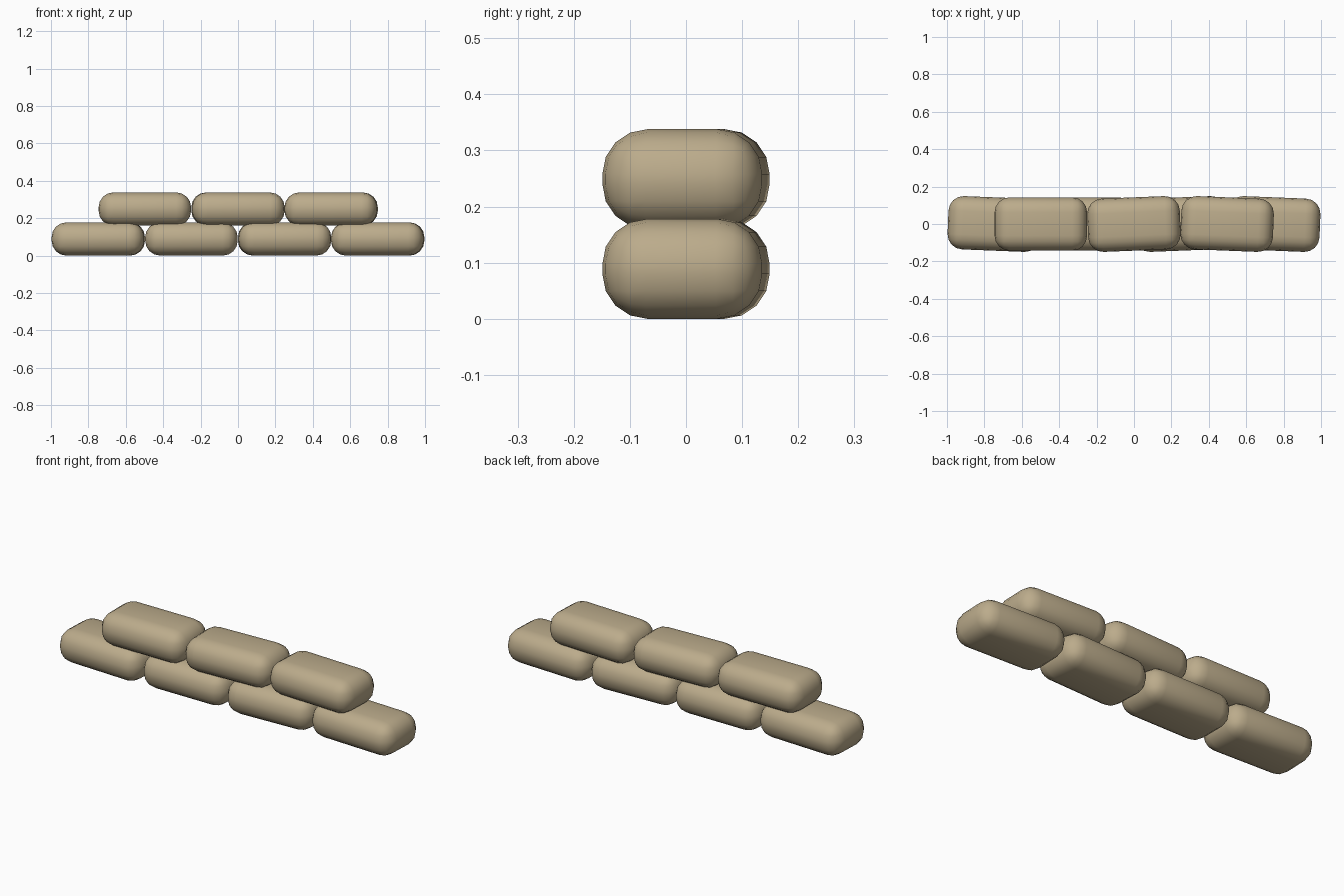
import bpy

if "Cube" in bpy.data.objects:
    bpy.data.objects.remove(bpy.data.objects["Cube"])

SIZE = (0.495, 0.285, 0.178)
mat = bpy.data.materials.new("burlap")
mat.diffuse_color = (0.50, 0.41, 0.26, 1)
mat.use_nodes = True
mat.node_tree.nodes["Principled BSDF"].inputs["Base Color"].default_value = mat.diffuse_color


def sandbag(name, x, z, turn):
    """One plump bag: a box with heavily rounded edges."""
    bpy.ops.mesh.primitive_cube_add(size=1, location=(x, 0, z), rotation=(0, 0, turn))
    bag = bpy.context.object
    bag.name = name
    bag.scale = SIZE
    bpy.ops.object.transform_apply(location=False, rotation=False, scale=True)
    bevel = bag.modifiers.new("rounding", 'BEVEL')
    bevel.width = 0.08
    bevel.segments = 4
    bpy.ops.object.modifier_apply(modifier=bevel.name)
    bpy.ops.object.shade_smooth()
    bag.data.materials.append(mat)


# Two staggered courses, each bag slightly twisted
courses = [
    ("lower_sandbag", 0.089, (-0.04, 0.0, 0.04, -0.04)),
    ("upper_sandbag", 0.249, (0.0, 0.04, -0.04)),
]
for name, z, turns in courses:
    for i, turn in enumerate(turns):
        sandbag(f"{name}_{i + 1}", (i - (len(turns) - 1) / 2) * 0.498, z, turn)
